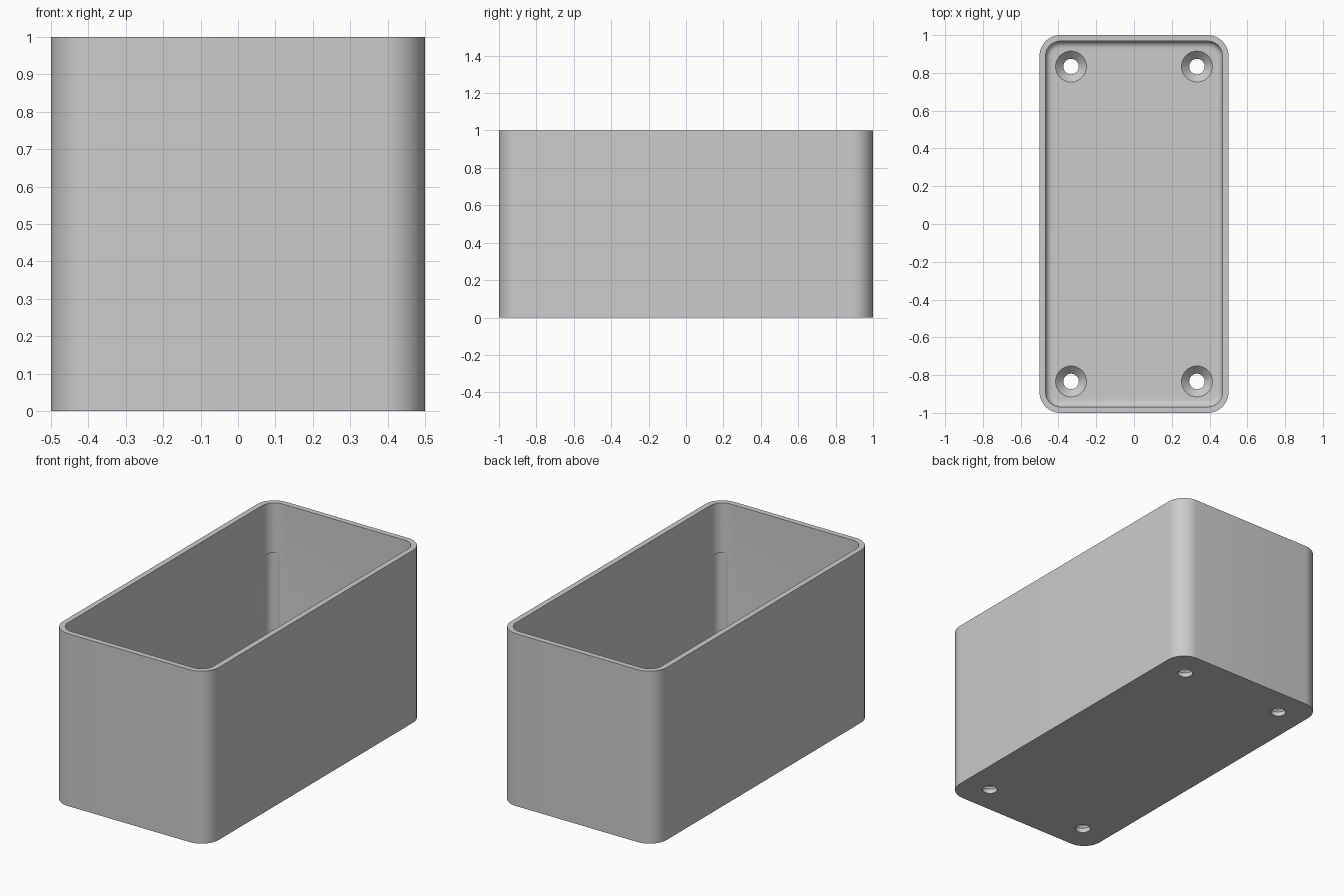
import bpy, bmesh, math
from mathutils import Vector

HEIGHT, WALL, FLOOR = 1.0, 0.032, 0.067
RADIUS, FILLET = 0.11, 0.035
STEPS = 12

old = bpy.data.objects.get("Cube")
if old:
    bpy.data.objects.remove(old, do_unlink=True)

grey = bpy.data.materials.new("light grey")
grey.use_nodes = True
grey.diffuse_color = (0.6, 0.6, 0.6, 1)
grey.node_tree.nodes["Principled BSDF"].inputs["Base Color"].default_value = (0.6, 0.6, 0.6, 1)


def finish(bm, name):
    bmesh.ops.recalc_face_normals(bm, faces=bm.faces)
    mesh = bpy.data.meshes.new(name)
    bm.to_mesh(mesh)
    bm.free()
    mesh.materials.append(grey)
    obj = bpy.data.objects.new(name, mesh)
    bpy.context.collection.objects.link(obj)
    return obj


def rounded_ring(bm, inset, z):
    """Rounded rectangle of vertices, moved inwards by inset."""
    r = RADIUS - inset
    ring = []
    for i, (sx, sy) in enumerate([(1, 1), (-1, 1), (-1, -1), (1, -1)]):
        for k in range(STEPS + 1):
            a = (i + k / STEPS) * math.pi / 2
            ring.append(bm.verts.new((sx * (0.5 - RADIUS) + r * math.cos(a),
                                      sy * (1 - RADIUS) + r * math.sin(a), z)))
    return ring


def loft(bm, rings):
    """Bridge successive rings and cap both ends."""
    for low, high in zip(rings, rings[1:]):
        n = len(low)
        for i in range(n):
            j = (i + 1) % n
            bm.faces.new((low[i], low[j], high[j], high[i]))
    bm.faces.new(rings[0])
    bm.faces.new(rings[-1])


def revolve(bm, x, y, profile, sides=32):
    """Solid of revolution from (radius, height) pairs."""
    loft(bm, [[bm.verts.new((x + r * math.cos(t * math.tau / sides),
                             y + r * math.sin(t * math.tau / sides), z))
               for t in range(sides)] for r, z in profile])


# Open box: outside, rim, inside walls, rounded floor edge, floor
bm = bmesh.new()
section = [(0, 0), (0, HEIGHT), (WALL, HEIGHT)]
for k in range(7):
    a = k / 6 * math.pi / 2
    section.append((WALL + FILLET * (1 - math.cos(a)),
                    FLOOR + FILLET * (1 - math.sin(a))))
loft(bm, [rounded_ring(bm, inset, z) for inset, z in section])
box = finish(bm, "box_shell")

# Cutters: countersunk screw holes and shallow inner corner reliefs
holes, reliefs = bmesh.new(), bmesh.new()
for sx in (-1, 1):
    for sy in (-1, 1):
        revolve(holes, sx / 3, sy * 5 / 6,
                [(0.041, -0.05), (0.041, FLOOR - 0.041), (0.082, FLOOR), (0.082, FLOOR + 0.1)])
        revolve(reliefs, sx * 0.417, sy * 0.917, [(0.05, 0.13), (0.05, 0.71)])

bpy.context.view_layer.objects.active = box
box.select_set(True)
for cutter in (finish(holes, "screw_hole_cutter"), finish(reliefs, "corner_relief_cutter")):
    mod = box.modifiers.new(cutter.name, "BOOLEAN")
    mod.operation = "DIFFERENCE"
    mod.solver = "EXACT"
    mod.object = cutter
    bpy.ops.object.modifier_apply(modifier=mod.name)
    bpy.data.objects.remove(cutter, do_unlink=True)

bpy.ops.object.shade_smooth_by_angle(angle=math.radians(30))
